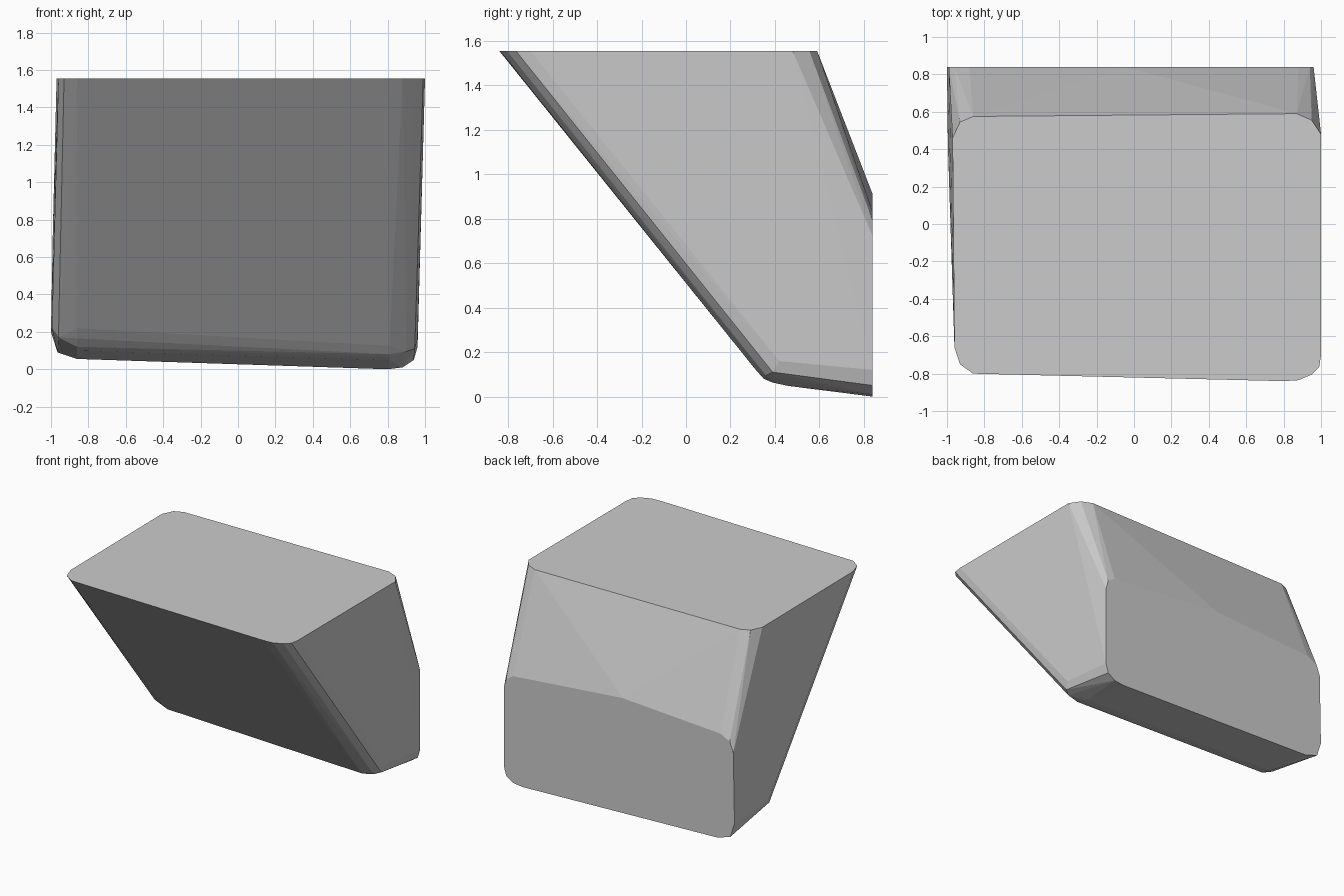
import bpy, bmesh

TOP_Z, BACK_Y = 1.555, 0.84

# Rounded outline of the flat top (x, y)
top = [(-0.86, 0.575), (-0.93, 0.545), (-0.97, 0.46), (-0.96, -0.66),
       (-0.93, -0.75), (-0.86, -0.80), (0.80, -0.84), (0.88, -0.835),
       (0.95, -0.805), (0.99, -0.765), (1.00, -0.70), (1.00, 0.48),
       (0.95, 0.555), (0.87, 0.59)]

# Rounded outline of the flat back (x, z), with its slightly peaked upper edge
back = [(-0.86, 0.055), (-0.965, 0.09), (-1.00, 0.20), (-0.99, 0.74),
        (-0.96, 0.82), (-0.88, 0.86), (-0.05, 0.91), (0.88, 0.83),
        (0.94, 0.79), (0.96, 0.72), (0.96, 0.12), (0.94, 0.05),
        (0.88, 0.01), (0.80, 0.0)]

# Softened bend between the sloping front and the underside (x, y, z)
bend = [(-0.86, 0.27, 0.22), (-0.86, 0.32, 0.165), (-0.86, 0.37, 0.12),
        (-0.86, 0.45, 0.10), (-0.96, 0.36, 0.17), (-0.995, 0.42, 0.22),
        (0.80, 0.25, 0.20), (0.81, 0.31, 0.125), (0.81, 0.35, 0.08),
        (0.81, 0.39, 0.063), (0.81, 0.46, 0.048), (0.90, 0.36, 0.095),
        (0.945, 0.39, 0.11), (0.96, 0.42, 0.16)]

# The body is the convex skin around the three sections
bm = bmesh.new()
points = [(x, y, TOP_Z) for x, y in top] + [(x, BACK_Y, z) for x, z in back] + bend
for p in points:
    bm.verts.new(p)
hull = bmesh.ops.convex_hull(bm, input=bm.verts[:])
loose = [v for v in bm.verts if not v.link_faces]
bmesh.ops.delete(bm, geom=loose, context='VERTS')

# Merge the coplanar triangles into clean flat faces
bmesh.ops.dissolve_limit(bm, angle_limit=0.01, verts=bm.verts[:], edges=bm.edges[:])
bmesh.ops.recalc_face_normals(bm, faces=bm.faces[:])

mesh = bpy.data.meshes.new("angled_block")
bm.to_mesh(mesh)
bm.free()
body = bpy.data.objects.new("angled_block", mesh)
bpy.context.collection.objects.link(body)
